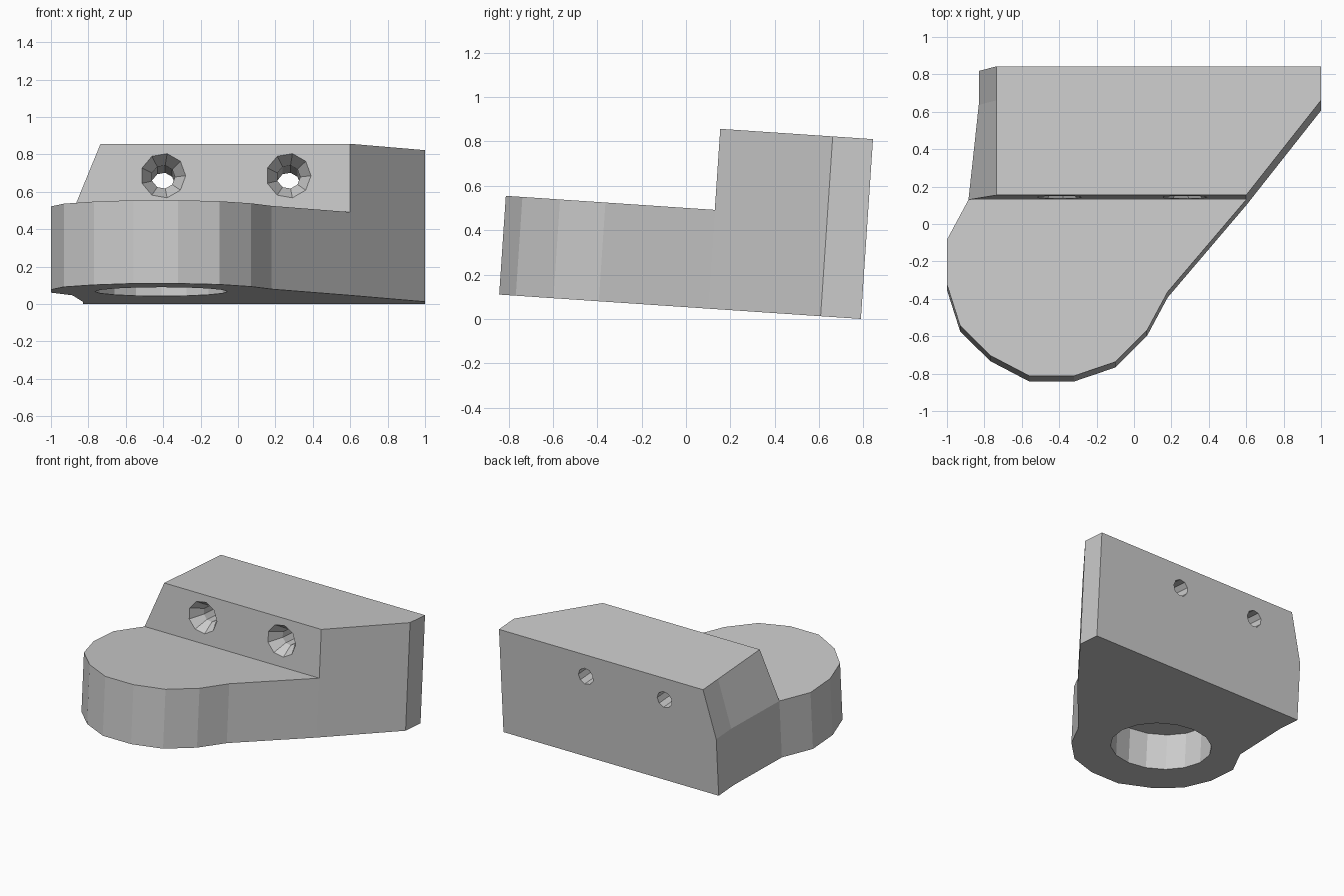
import bpy, bmesh, math
from mathutils import Vector

if "Cube" in bpy.data.objects:
    bpy.data.objects.remove(bpy.data.objects["Cube"])

LOW, HIGH, STEP = 0.446, 0.812, 0.944   # plate height, block height, step position

# Plan outline (y measured from the front edge): rounded nose, then rear block
nose = [(-0.885, STEP), (-1, 0.73), (-1, 0.49), (-0.93, 0.27), (-0.77, 0.11), (-0.56, 0),
        (-0.32, 0), (-0.10, 0.075), (0.07, 0.245), (0.18, 0.45), (0.6, STEP)]
rear = [(1, 1.452), (1, 1.634), (-0.83, 1.634), (-0.83, 1.452)]
outline = nose + rear
# Top outline of the block, with the left side leaning inward
crown = [(0.6, STEP), (1, 1.452), (1, 1.634), (-0.735, 1.634), (-0.735, 1.452), (-0.735, STEP)]


def make_object(name, bm):
    bmesh.ops.recalc_face_normals(bm, faces=bm.faces)
    mesh = bpy.data.meshes.new(name)
    bm.to_mesh(mesh)
    bm.free()
    obj = bpy.data.objects.new(name, mesh)
    bpy.context.collection.objects.link(obj)
    return obj


def bore(name, centre, axis, rings, sides):
    """Turned cutter: rings are (distance along axis, radius)."""
    bm = bmesh.new()
    turn = Vector((0, 0, 1)).rotation_difference(Vector(axis))
    loops = []
    for dist, r in rings:
        loops.append([bm.verts.new(Vector(centre) + turn @ Vector((
            r * math.cos(math.tau * i / sides), r * math.sin(math.tau * i / sides), dist)))
            for i in range(sides)])
    for a, b in zip(loops, loops[1:]):
        for i in range(sides):
            j = (i + 1) % sides
            bm.faces.new((a[i], a[j], b[j], b[i]))
    bm.faces.new(loops[0])
    bm.faces.new(loops[-1])
    return make_object(name, bm)


# Bracket body: low plate with a taller block behind the step
bm = bmesh.new()
base = [bm.verts.new((x, y, 0)) for x, y in outline]
mid = [bm.verts.new((x, y, LOW)) for x, y in outline]
top = [bm.verts.new((x, y, HIGH)) for x, y in crown]
n, k = len(outline), len(nose)
bm.faces.new(base)
bm.faces.new(mid[:k])
bm.faces.new(top)
for i in range(n):
    j = (i + 1) % n
    bm.faces.new((base[i], base[j], mid[j], mid[i]))
ring = mid[k - 1:] + [mid[0]]
for i in range(len(ring)):
    j = (i + 1) % len(ring)
    bm.faces.new((ring[i], ring[j], top[j], top[i]))
bmesh.ops.dissolve_limit(bm, angle_limit=0.002, verts=bm.verts, edges=bm.edges)
body = make_object("mounting_bracket", bm)

# Blind socket underneath and two countersunk screw holes through the block
cutters = [bore("socket_cutter", (-0.41, 0.65, 0), (0, 0, 1),
                [(-0.1, 0.355), (0.27, 0.355)], 16)]
for x in (-0.40, 0.27):
    cutters.append(bore("screw_cutter", (x, STEP, 0.641), (0, 1, 0),
                        [(-0.01, 0.126), (0.1, 0.063), (0.8, 0.063)], 9))

bpy.context.view_layer.objects.active = body
for cutter in cutters:
    cutter.hide_render = True
    mod = body.modifiers.new("cut", 'BOOLEAN')
    mod.operation = 'DIFFERENCE'
    mod.solver = 'EXACT'
    mod.object = cutter
    bpy.ops.object.modifier_apply(modifier=mod.name)
    bpy.data.objects.remove(cutter)

# Slight tilt of the whole part
body.rotation_euler.x = math.radians(-3.85)
body.location = (0, -0.842, 0.11)
